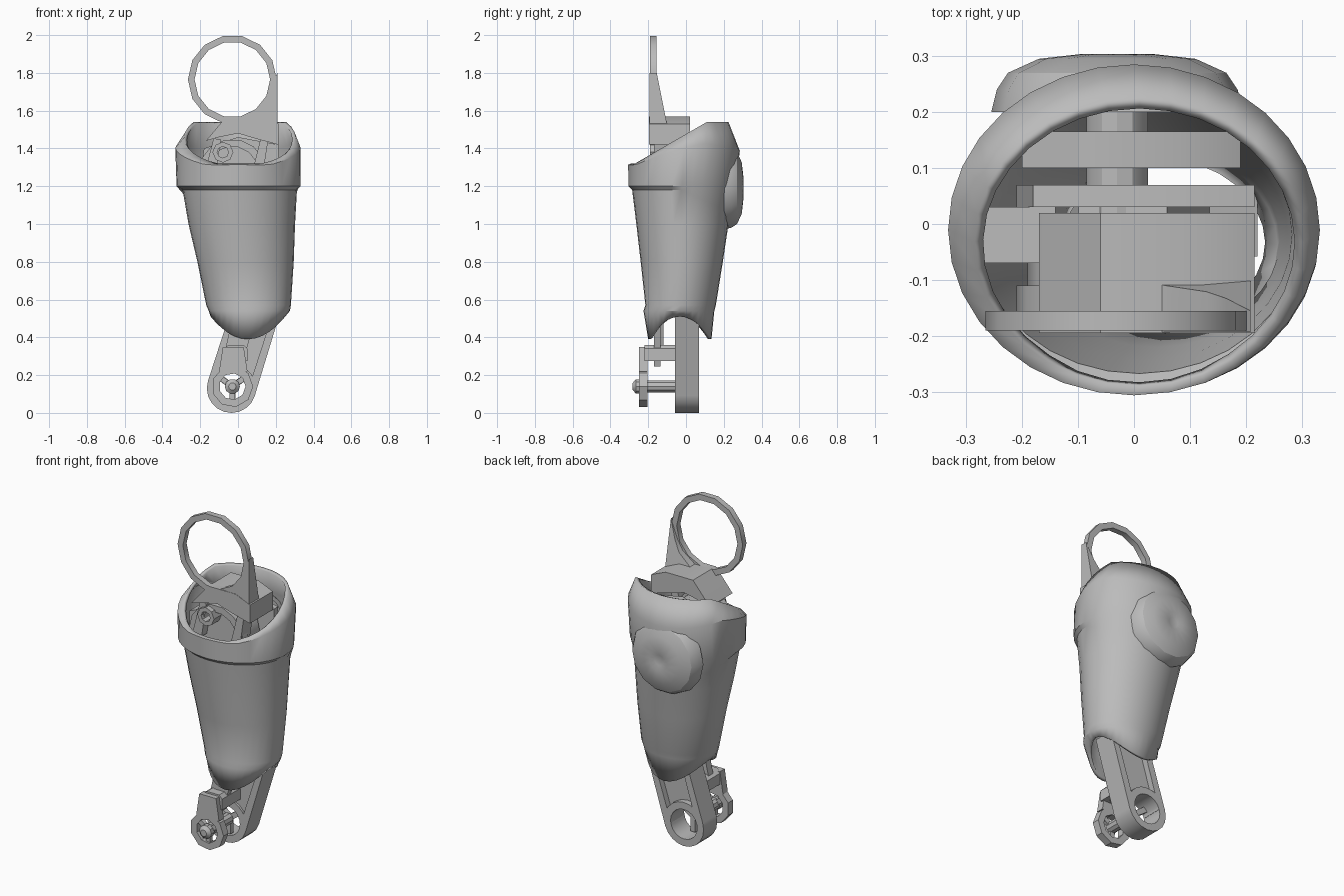
import bpy, bmesh, math
from mathutils import Vector

cube = bpy.data.objects.get("Cube")
if cube:
    bpy.data.objects.remove(cube)

GREY = (0.5, 0.5, 0.5, 1)
mat = bpy.data.materials.new("plain grey")
mat.use_nodes = True
mat.diffuse_color = GREY
bsdf = next(n for n in mat.node_tree.nodes if n.type == 'BSDF_PRINCIPLED')
bsdf.inputs["Base Color"].default_value = GREY
bsdf.inputs["Roughness"].default_value = 0.7


def finish(name, bm):
    bmesh.ops.recalc_face_normals(bm, faces=bm.faces)
    mesh = bpy.data.meshes.new(name)
    bm.to_mesh(mesh)
    bm.free()
    mesh.materials.append(mat)
    ob = bpy.data.objects.new(name, mesh)
    bpy.context.collection.objects.link(ob)
    bpy.ops.object.select_all(action='DESELECT')
    ob.select_set(True)
    bpy.context.view_layer.objects.active = ob
    bpy.ops.object.shade_smooth_by_angle(angle=math.radians(30))
    return ob


def bridge(bm, a, b):
    n = len(a)
    for i in range(n):
        bm.faces.new((a[i], a[(i + 1) % n], b[(i + 1) % n], b[i]))


def plate(name, outline, y0, y1, slope=0):
    """Extrude an x-z outline along y; slope deepens it towards the bottom."""
    bm = bmesh.new()
    top = max(z for x, z in outline)
    front = [bm.verts.new((x, y0, z)) for x, z in outline]
    back = [bm.verts.new((x, y1 + slope * (top - z), z)) for x, z in outline]
    bm.faces.new(front)
    bm.faces.new(back)
    bridge(bm, front, back)
    return finish(name, bm)


def turned(name, centre, profile, sides=16, hollow=False):
    """Turn (radius, y) points about an axis along y; hollow closes the loop."""
    bm = bmesh.new()
    rings = []
    angles = [2 * math.pi * i / sides for i in range(sides)]
    for r, y in profile:
        rings.append([bm.verts.new((centre[0] + r * math.cos(a), y,
                                    centre[1] + r * math.sin(a))) for a in angles])
    for a, b in zip(rings, rings[1:]):
        bridge(bm, a, b)
    if hollow:
        bridge(bm, rings[-1], rings[0])
    else:
        bm.faces.new(rings[0])
        bm.faces.new(rings[-1])
    return finish(name, bm)


def tube(name, centre, r_out, r_in, y0, y1, sides=16):
    return turned(name, centre, [(r_out, y0), (r_out, y1), (r_in, y1), (r_in, y0)], sides, True)


def disc(name, centre, r, y0, y1, sides=12):
    return turned(name, centre, [(r, y0), (r, y1)], sides)


def beam(name, start, end, half_start, half_end, y0, y1):
    """Tapered bar between two x-z points."""
    s, e = Vector(start), Vector(end)
    side = Vector((-(e - s).y, (e - s).x)).normalized()
    return plate(name, [s + side * half_start, e + side * half_end,
                        e - side * half_end, s - side * half_start], y0, y1)


# Sleeve shell: (height, x min, x max, y min, y max)
def rim_height(y):
    return 1.32 + 0.22 * min(1, max(0, (y + 0.27) / 0.38))


SECTIONS = [
    ("hem", -0.145, 0.25, -0.20, 0.135),
    (0.54, -0.155, 0.275, -0.225, 0.15),
    (0.57, -0.168, 0.28, -0.215, 0.158),
    (0.80, -0.215, 0.295, -0.24, 0.195),
    (1.00, -0.262, 0.302, -0.263, 0.225),
    ("ledge", -0.293, 0.312, -0.285, 0.235),
    (1.20, -0.325, 0.33, -0.305, 0.262),
    ("collar", -0.332, 0.332, -0.306, 0.285),
    ("rim", -0.285, 0.305, -0.29, 0.225)]
bm = bmesh.new()
rings = []
for z, x0, x1, y0, y1 in SECTIONS:
    ring = []
    for i in range(32):
        a = 2 * math.pi * i / 32
        x = (x0 + x1) / 2 + (x1 - x0) / 2 * math.cos(a)
        y = (y0 + y1) / 2 + (y1 - y0) / 2 * math.sin(a)
        h = z
        if z == "hem":
            h = 0.45 + 0.06 * math.cos(2 * a)
        elif z == "ledge":
            h = 1.18 - 0.12 * max(0, math.sin(a))
        elif z == "collar":
            h = 1.2 + (0.75 - 0.2 * math.sin(a)) * (rim_height(y) - 1.2)
        elif z == "rim":
            h = rim_height(y)
        ring.append(bm.verts.new((x, y, h)))
    rings.append(ring)
for a, b in zip(rings, rings[1:]):
    bridge(bm, a, b)
shell = finish("sleeve_shell", bm)
wall = shell.modifiers.new("wall", 'SOLIDIFY')
wall.thickness = 0.02
wall.offset = -1

# Round cap on the back of the sleeve, with its axle and inner liner
turned("back_cap", (-0.03, 1.19), [(0.225, 0.2), (0.215, 0.24), (0.195, 0.27), (0.14, 0.295),
                                   (0.06, 0.304), (0.03, 0.295)], 14)
disc("cap_axle", (-0.03, 1.2), 0.055, 0.0, 0.22)
plate("back_liner", [(-0.2, 1.1), (-0.2, 1.3), (-0.1, 1.36), (0.08, 1.36), (0.19, 1.3),
                     (0.19, 1.1)], 0.1, 0.165)

# Joint mechanism inside the collar
disc("joint_drum", (-0.03, 1.27), 0.16, -0.12, 0.02, 14)
tube("joint_rim", (-0.03, 1.27), 0.18, 0.14, -0.16, -0.11, 14)
tube("joint_eyelet", (-0.08, 1.38), 0.055, 0.03, -0.19, -0.12, 8)
plate("joint_back_plate", [(-0.21, 1.2), (-0.18, 1.4), (0.0, 1.46), (0.215, 1.42), (0.215, 1.2)],
      0.03, 0.07)
plate("joint_side_block", [(-0.27, 1.24), (-0.27, 1.32), (-0.14, 1.37), (-0.14, 1.24)],
      -0.07, 0.03)
for x in (-0.15, 0.1):
    beam("joint_strut", (x, 1.25), (x + 0.04, 1.45), 0.03, 0.02, -0.17, -0.08)
beam("inner_spine", (0.08, 0.5), (-0.02, 1.25), 0.06, 0.08, -0.05, 0.04)

# Top bracket carrying the loop
plate("top_bracket", [(-0.17, 1.44), (-0.12, 1.50), (-0.06, 1.57), (0.12, 1.57), (0.215, 1.53),
                      (0.215, 1.42), (0.1, 1.45), (0.0, 1.48), (-0.1, 1.46)], -0.195, 0.02)
plate("loop_lug", [(0.208, 1.80), (0.165, 1.69), (0.13, 1.63), (0.05, 1.57), (0.06, 1.53),
                   (0.208, 1.42)], -0.193, -0.155, 0.2)
tube("top_loop", (-0.03, 1.765), 0.235, 0.20, -0.19, -0.155, 14)

# Lower arm: open round end, recessed web and raised edges rising into the sleeve
PIVOT = Vector((-0.035, 0.13))
lean = Vector((0.3, 0.954))
across = Vector((lean.y, -lean.x))
tube("arm_end_ring", PIVOT, 0.13, 0.088, -0.058, 0.07, 20)
beam("arm_web", PIVOT + lean * 0.088, PIVOT + lean * 0.45, 0.096, 0.09, -0.045, 0.035)
for side in (-1, 1):
    edge = PIVOT + across * 0.108 * side
    beam("arm_edge", edge, edge + lean * 0.45, 0.022, 0.018, -0.058, 0.07)

# Front fork with pivot pin
FORK = Vector((-0.03, 0.14))
tube("fork_ring", FORK, 0.11, 0.07, -0.25, -0.205, 9)
turned("pivot_pin", FORK, [(0.02, -0.282), (0.04, -0.265), (0.04, -0.235), (0.034, -0.23),
                           (0.034, -0.05)], 10)
for tip in ((-0.10, 0.19), (0.04, 0.19), (-0.03, 0.05)):
    beam("pin_spoke", FORK, tip, 0.014, 0.014, -0.24, -0.215)
    beam("pin_spoke_rear", FORK, tip, 0.016, 0.016, -0.05, -0.02)
plate("fork_neck", [(-0.10, 0.22), (-0.08, 0.35), (0.03, 0.35), (0.05, 0.22)], -0.25, -0.205)
plate("fork_crossbar", [(-0.08, 0.275), (-0.08, 0.34), (-0.05, 0.36), (0.03, 0.36), (0.05, 0.34),
                        (0.05, 0.275)], -0.22, -0.05)
beam("fork_stem", (-0.01, 0.25), (0.03, 0.5), 0.03, 0.06, -0.17, -0.135)
beam("fork_brace", (-0.05, 0.32), (0.0, 0.5), 0.02, 0.03, -0.165, -0.12)
